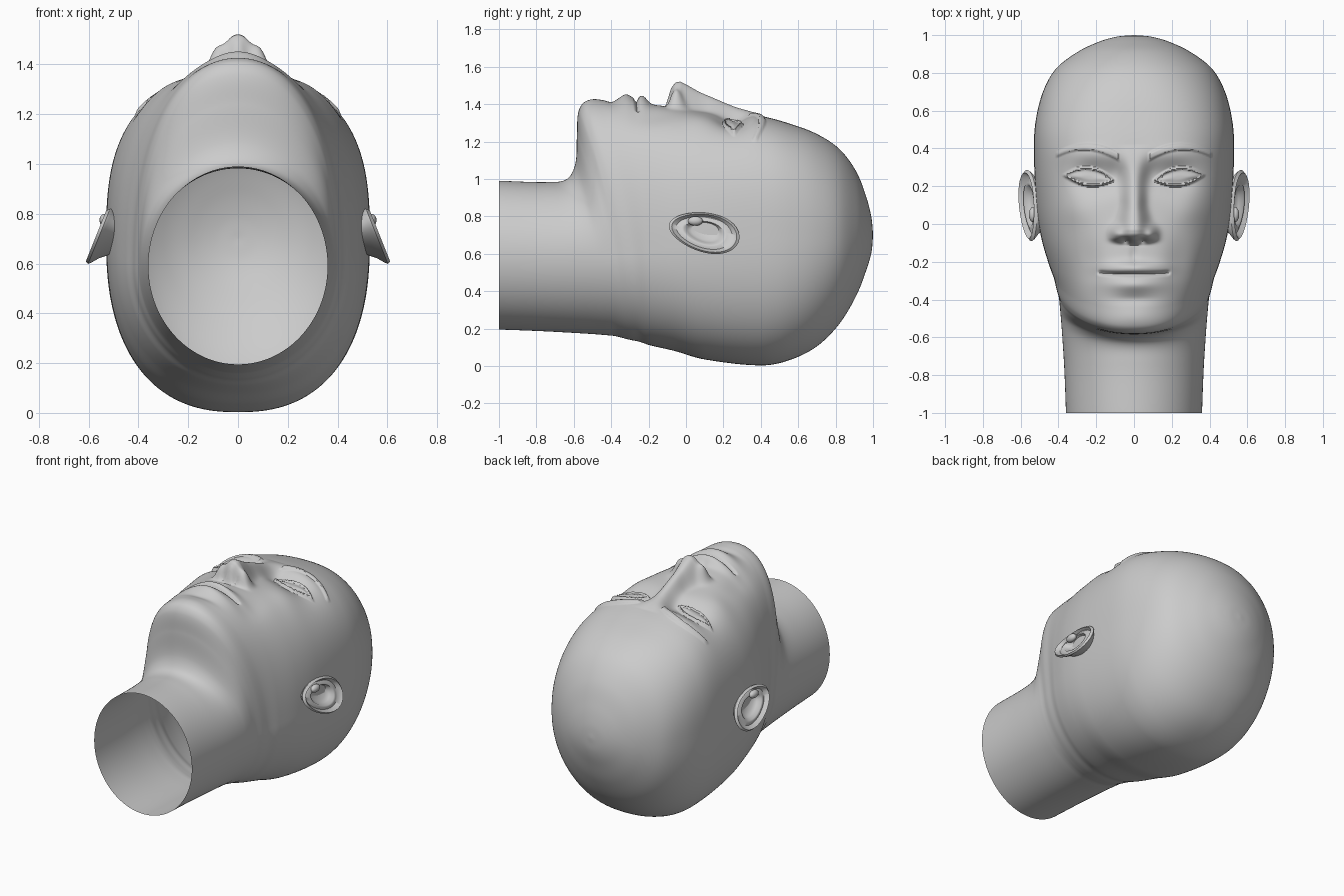
import bpy, bmesh, math
from math import sin, cos, pi, exp

if "Cube" in bpy.data.objects:
    bpy.data.objects.remove(bpy.data.objects["Cube"])

skin = bpy.data.materials.new("plain grey")
skin.diffuse_color = (0.6, 0.6, 0.6, 1)
skin.use_nodes = True
skin.node_tree.nodes["Principled BSDF"].inputs["Base Color"].default_value = skin.diffuse_color


def make_object(name, bm, angle):
    bmesh.ops.recalc_face_normals(bm, faces=bm.faces)
    me = bpy.data.meshes.new(name)
    bm.to_mesh(me)
    bm.free()
    me.materials.append(skin)
    ob = bpy.data.objects.new(name, me)
    bpy.context.collection.objects.link(ob)
    bpy.ops.object.select_all(action='DESELECT')
    bpy.context.view_layer.objects.active = ob
    ob.select_set(True)
    bpy.ops.object.shade_smooth_by_angle(angle=math.radians(angle))
    return ob


def bridge(bm, loops):
    n = len(loops[0])
    for a, b in zip(loops, loops[1:]):
        for i in range(n):
            j = (i + 1) % n
            bm.faces.new((a[i], a[j], b[j], b[i]))


def step(a, b, v):
    t = min(1, max(0, (v - a) / (b - a)))
    return t * t * (3 - 2 * t)


def bump(x, y, cx, cy, rx, ry):
    return exp(-((x - cx) / rx) ** 2 - ((y - cy) / ry) ** 2)


def lerp_table(table, v):
    for (a, p), (b, q) in zip(table, table[1:]):
        if v <= b:
            return p + (q - p) * max(0, (v - a) / (b - a))
    return table[-1][1]


# Head sections: y at face, y at nape, half width, z bottom, z top
SECTIONS = [
    (-1.0, -1.0, .36, .195, .99),
    (-.74, -.75, .37, .185, .983),
    (-.635, -.52, .383, .172, 1.0),
    (-.592, -.43, .39, .165, 1.08),
    (-.583, -.38, .395, .16, 1.24),
    (-.575, -.34, .40, .15, 1.36),
    (-.54, -.30, .412, .14, 1.41),
    (-.45, -.25, .425, .13, 1.418),
    (-.30, -.19, .452, .11, 1.41),
    (-.10, -.06, .492, .08, 1.388),
    (.10, .10, .517, .035, 1.36),
    (.40, .40, .53, .003, 1.335),
    (.55, .55, .52, .03, 1.297),
    (.70, .70, .482, .105, 1.24),
    (.82, .82, .415, .225, 1.16),
    (.91, .91, .30, .375, 1.04),
    (.965, .965, .185, .515, .90),
    (.992, .992, .09, .61, .79),
    (1.0, 1.0, .004, .696, .704),
]
# Nose ridge: y, height above the face
NOSE = [(-.11, 0), (-.08, .10), (-.055, .135), (-.03, .142), (0, .132),
        (.07, .102), (.285, .035), (.42, 0)]


def face_relief(x, y):
    x = abs(x)
    d = 0.0
    # Eye sockets, lids and almond eyes
    d -= .050 * bump(x, y, .20, .245, .13, .085)
    d -= .018 * bump(x, y, .095, .26, .05, .07)
    u = (x - .238) / .123
    if abs(u) < 1.5:
        v = (y - .245 - .012 * u) / (.046 if y > .245 else .038)
        a = 1 - u * u - abs(v)
        d += .026 * step(-.35, 0, a) - .010 * step(0, .10, a) + .012 * step(.05, .9, a)
    # Brow ridges and raised eyebrows
    d += .012 * bump(x, y, .22, .37, .16, .05)
    if .07 < x < .42:
        mid = .408 - 1.75 * (x - .255) ** 2
        half = .020 - .030 * max(0, x - .14)
        edge = min(half - abs(y - mid), x - .08, .41 - x)
        d += .013 * step(-.004, .006, edge)
    # Nose bridge, tip, wings and nostrils
    if y > -.11:
        wide = .053 + .021 * step(.12, -.04, y) + .02 * step(.2, .4, y)
        d += lerp_table(NOSE, y) * exp(-(x / wide) ** 2.6)
    d += .062 * bump(x, y, .092, -.052, .034, .04) * step(-.11, -.075, y)
    d -= .045 * bump(x, y, .042, -.088, .022, .014)
    # Lips, mouth line and the hollows around them
    cy = -.266 + .25 * x * x
    d += .040 * bump(x, y, 0, -.318, .135, .046)
    d += .040 * bump(x, y, 0, -.232, .135, .034)
    d -= .022 * step(.20, .17, x) * exp(-((y - cy) / .010) ** 2)
    d -= .008 * bump(x, y, 0, -.165, .022, .045)
    d -= .008 * bump(x, y, 0, -.40, .11, .025)
    d -= .014 * bump(x, y, .24, -.20, .07, .12)
    # Cheekbones and chin
    d += .012 * bump(x, y, .30, .07, .10, .08)
    d += .008 * bump(x, y, 0, -.49, .11, .05)
    return d


# Smooth interpolation of the sections along the chin-and-crown line
knots = [0.0]
for p, q in zip(SECTIONS, SECTIONS[1:]):
    knots.append(knots[-1] + math.hypot(q[0] - p[0], q[4] - p[4], .5 * (q[1] - p[1])))


def slope(i):
    a, b = max(0, i - 1), min(len(SECTIONS) - 1, i + 1)
    return [(q - p) / (knots[b] - knots[a]) for p, q in zip(SECTIONS[a], SECTIONS[b])]


def rings():
    for i in range(len(SECTIONS) - 1):
        p, q, m, n = SECTIONS[i], SECTIONS[i + 1], slope(i), slope(i + 1)
        h = knots[i + 1] - knots[i]
        count = math.ceil(h / (.0075 if -.6 < p[0] < .42 else .02))
        for k in range(count):
            t = k / count
            h0, h1 = 2 * t**3 - 3 * t**2 + 1, 3 * t**2 - 2 * t**3
            g0, g1 = (t**3 - 2 * t**2 + t) * h, (t**3 - t**2) * h
            yield [h0 * a + h1 * b + g0 * c + g1 * e for a, b, c, e in zip(p, q, m, n)]
    yield list(SECTIONS[-1])


# Head and neck, open at the neck end
SEG = 320
bm = bmesh.new()
loops = []
for yt, yb, w, zb, zt in rings():
    # Height of the widest point, and squareness of the face and back halves
    zm = .59 + .11 * step(-.6, .4, yt)
    nu = 2 + .2 * step(-.6, -.57, yt) + .55 * step(-.7, .4, yt) - .75 * step(.45, 1, yt)
    nl = 2 + .4 * step(-.6, .3, yt) - .4 * step(.5, 1, yt)
    loop = []
    for k in range(SEG):
        u = 2 * pi * k / SEG
        phi = u - .42 * sin(u)          # denser on the face
        s, c = sin(phi), cos(phi)
        n = nu if c > 0 else nl
        r = (abs(s) ** n + abs(c) ** n) ** (-1 / n)
        x, z = w * r * s, zm + r * c * ((zt - zm) if c > 0 else (zm - zb))
        y = yb + (yt - yb) * ((z - zb) / (zt - zb)) ** 2
        if c > 0 and -.575 < y < .6:
            z += face_relief(x, y) * step(.05, .35, c)
        loop.append(bm.verts.new((x, y, z)))
    loops.append(loop)
bridge(bm, loops)
bm.faces.new(loops[-1])
make_object("head", bm, 50)

# Ears: cupped shells swept from the root over the rim into the hollow
# (scale of the outline, offset outwards)
EAR = [(.62, -.09), (.80, -.035), (.95, -.012), (1.0, 0), (.92, .013),
       (.79, -.010), (.64, 0), (.56, -.002), (.48, -.025), (.36, -.040), (.02, -.045)]
for side, label in ((1, "right"), (-1, "left")):
    bm = bmesh.new()
    loops = []
    for scale, out in EAR:
        loop = []
        for k in range(64):
            a = 2 * pi * k / 64
            p = .192 * scale * cos(a)
            q = .105 * scale * sin(a) * (1 + .15 * cos(a))
            tilt = -.22
            y = .097 + p * cos(tilt) - q * sin(tilt)
            z = .715 + p * sin(tilt) + q * cos(tilt)
            x = .510 + .40 * (.83 - z) + out
            loop.append(bm.verts.new((side * x, y, z)))
        loops.append(loop)
    bridge(bm, loops)
    bm.faces.new(loops[-1])
    # Small flap in front of the ear hollow
    flap = bmesh.ops.create_uvsphere(bm, u_segments=16, v_segments=10, radius=1)["verts"]
    for v in flap:
        v.co = (side * (.535 + .022 * v.co.x), .05 + .04 * v.co.y, .775 + .025 * v.co.z)
    make_object(label + "_ear", bm, 60)
